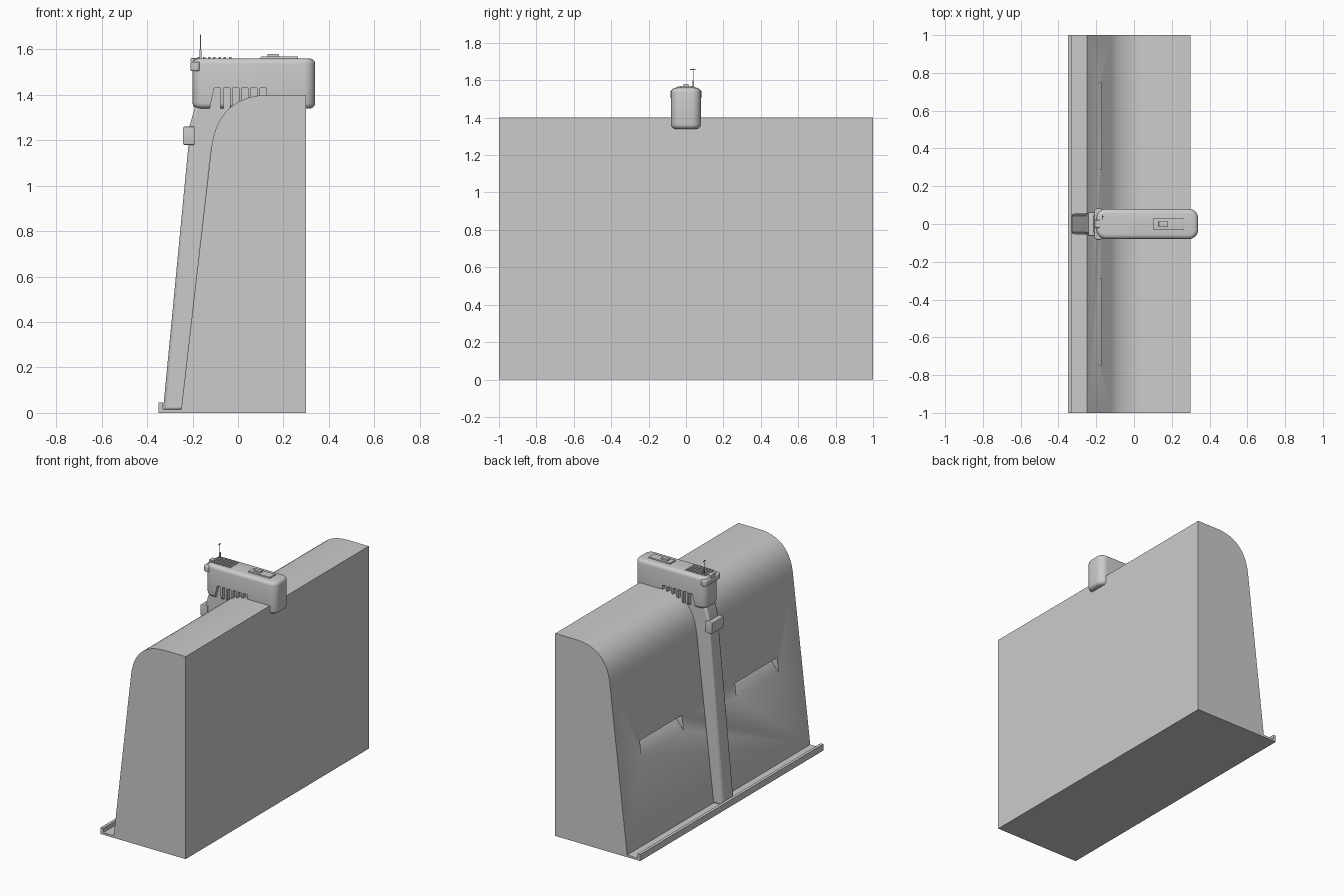
import bpy, bmesh
from mathutils import Vector

cube = bpy.data.objects.get("Cube")
if cube:
    bpy.data.objects.remove(cube, do_unlink=True)

grey = bpy.data.materials.new("plain_grey")
grey.use_nodes = True
grey.diffuse_color = (0.6, 0.6, 0.6, 1)
grey.node_tree.nodes["Principled BSDF"].inputs["Base Color"].default_value = (0.6, 0.6, 0.6, 1)


def finish(name, bm):
    bmesh.ops.recalc_face_normals(bm, faces=bm.faces)
    mesh = bpy.data.meshes.new(name)
    bm.to_mesh(mesh)
    bm.free()
    mesh.materials.append(grey)
    obj = bpy.data.objects.new(name, mesh)
    bpy.context.collection.objects.link(obj)
    return obj


def activate(obj):
    bpy.ops.object.select_all(action='DESELECT')
    obj.select_set(True)
    bpy.context.view_layer.objects.active = obj


def smooth(obj):
    activate(obj)
    bpy.ops.object.shade_smooth_by_angle(angle=0.6)


def extrude(name, points, y0, y1):
    """Closed x-z profile pulled from y0 to y1."""
    bm = bmesh.new()
    face = bm.faces.new([bm.verts.new((x, y0, z)) for x, z in points])
    side = bmesh.ops.extrude_face_region(bm, geom=[face])["geom"]
    verts = [v for v in side if isinstance(v, bmesh.types.BMVert)]
    bmesh.ops.translate(bm, verts=verts, vec=(0, y1 - y0, 0))
    return finish(name, bm)


def box(name, lo, hi, corner=0, edge=0):
    """Box with optional rounded upright corners and rounded rims."""
    bm = bmesh.new()
    bmesh.ops.create_cube(bm, size=1)
    lo, hi = Vector(lo), Vector(hi)
    for v in bm.verts:
        v.co = (lo + hi) / 2 + v.co * (hi - lo)
    if corner:
        upright = [e for e in bm.edges if abs(e.verts[0].co.z - e.verts[1].co.z) > 1e-5]
        bmesh.ops.bevel(bm, geom=upright, offset=corner, segments=6, profile=0.5, affect='EDGES')
    if edge:
        rim = [e for e in bm.edges
               if abs(e.verts[0].co.z - e.verts[1].co.z) < 1e-5]
        bmesh.ops.bevel(bm, geom=rim, offset=edge, segments=4, profile=0.5, affect='EDGES')
    obj = finish(name, bm)
    if corner or edge:
        smooth(obj)
    return obj


def cut(obj, cutters):
    for c in cutters:
        mod = obj.modifiers.new("cut", 'BOOLEAN')
        mod.operation = 'DIFFERENCE'
        mod.object = c
        activate(obj)
        bpy.ops.object.modifier_apply(modifier=mod.name)
        bpy.data.objects.remove(c, do_unlink=True)


# Main wall block: rounded shoulder, sloped face, gutter lip at the foot
p = [Vector(q) for q in ((0.14, 1.4), (0, 1.4), (-0.10, 1.33), (-0.118, 1.16))]
shoulder = []
for i in range(17):
    t = i / 16
    s = 1 - t
    shoulder.append(p[0] * s**3 + p[1] * 3 * s * s * t + p[2] * 3 * s * t * t + p[3] * t**3)
profile = [(0.30, 0), (0.30, 1.4)] + [tuple(q) for q in shoulder]
profile += [(-0.25, 0.015), (-0.33, 0.015), (-0.33, 0.045), (-0.35, 0.045), (-0.35, 0)]
wall = extrude("wall_block", profile, -1, 1)

# Wedge-shaped hand pockets in the sloped face
wedge = [(-0.30, 0.69), (-0.10, 0.69), (-0.2665, 0.49)]
cut(wall, [extrude("pocket_cutter", wedge, y, y + 0.46) for y in (-0.75, 0.29)])
smooth(wall)

# Strap running down the sloped face
strap = extrude("strap", [(-0.33, 0.012), (-0.218, 1.18), (-0.213, 1.265), (-0.185, 1.36),
                          (0.0, 1.36), (-0.11, 1.16), (-0.24, 0.012)], -0.055, 0.055)
bevel = strap.modifiers.new("soft_edges", 'BEVEL')
bevel.width = 0.012
bevel.segments = 2
smooth(strap)
box("strap_clamp", (-0.242, -0.063, 1.18), (-0.19, 0.063, 1.26), edge=0.006)

# Head straddling the wall, with vent slots low on both flanks
head = box("head", (-0.2, -0.08, 1.34), (0.34, 0.08, 1.56), corner=0.05, edge=0.024)
slots = []
for side in (-1, 1):
    y0, y1 = sorted((side * 0.056, side * 0.1))
    for i in range(6):
        x = -0.104 + i * 0.04
        lean = 0.03 if i == 0 else 0
        slots.append(extrude("slot_cutter", [(x, 1.43), (x + 0.028, 1.43),
                                             (x + 0.028, 1.30), (x - lean, 1.30)], y0, y1))
cut(head, slots)
smooth(head)

# End bumper on the head
box("head_bumper", (-0.21, -0.084, 1.505), (-0.165, 0.084, 1.545), corner=0.02, edge=0.006)
box("bumper_latch", (-0.208, -0.02, 1.54), (-0.17, 0.02, 1.562), edge=0.004)

# Cooling ribs, control panel and button on the top
for i in range(7):
    x = -0.178 + i * 0.023
    box("top_rib", (x, -0.045, 1.55), (x + 0.011, 0.045, 1.566))
box("control_panel", (0.10, -0.03, 1.55), (0.265, 0.03, 1.569), edge=0.003)
box("panel_button", (0.13, -0.014, 1.56), (0.18, 0.014, 1.58), edge=0.003)

# Thin mast with a crossbar
box("mast_base", (-0.169, 0.034, 1.55), (-0.161, 0.042, 1.60))
box("mast", (-0.1665, 0.0365, 1.55), (-0.1635, 0.0395, 1.665))
box("mast_crossbar", (-0.1665, 0.022, 1.655), (-0.1635, 0.05, 1.659))
